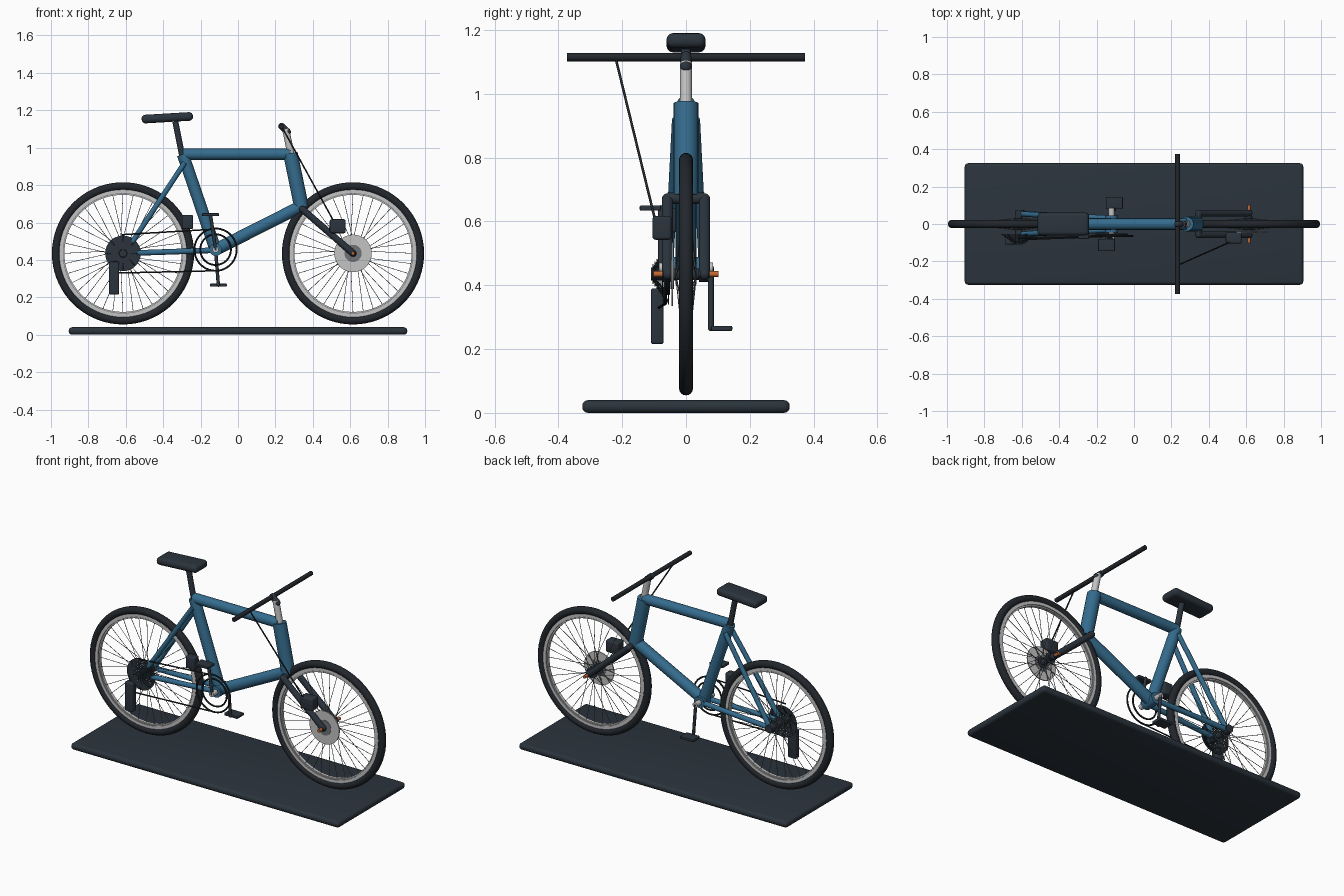
import bpy
import bmesh
import math
from mathutils import Vector, Matrix

cube = bpy.data.objects.get("Cube")
if cube:
    bpy.data.objects.remove(cube, do_unlink=True)


def material(name, r, g, b):
    m = bpy.data.materials.new(name)
    m.use_nodes = True
    m.diffuse_color = (r, g, b, 1)
    node = next(n for n in m.node_tree.nodes if n.type == 'BSDF_PRINCIPLED')
    node.inputs["Base Color"].default_value = (r, g, b, 1)
    node.inputs["Roughness"].default_value = 0.5
    return m


BLUE = material("frame blue", 0.035, 0.15, 0.27)
SLATE = material("dark slate", 0.024, 0.034, 0.046)
RUBBER = material("tyre black", 0.016, 0.02, 0.025)
SILVER = material("silver", 0.55, 0.55, 0.55)
STEEL = material("steel grey", 0.16, 0.17, 0.18)
ORANGE = material("orange", 0.55, 0.14, 0.03)


def finish(name, bm, mat):
    bmesh.ops.recalc_face_normals(bm, faces=bm.faces)
    mesh = bpy.data.meshes.new(name)
    bm.to_mesh(mesh)
    bm.free()
    mesh.materials.append(mat)
    mesh.shade_smooth()
    mesh.set_sharp_from_angle(angle=math.radians(40))
    ob = bpy.data.objects.new(name, mesh)
    bpy.context.scene.collection.objects.link(ob)
    return ob


def add_rod(bm, a, b, r, r2=None, sides=20):
    a, b = Vector(a), Vector(b)
    d = b - a
    turn = d.to_track_quat('Z', 'Y').to_matrix().to_4x4()
    bmesh.ops.create_cone(bm, cap_ends=True, segments=sides, radius1=r,
                          radius2=r if r2 is None else r2, depth=d.length,
                          matrix=Matrix.Translation((a + b) / 2) @ turn)


def rod(name, a, b, r, mat, round_ends=False):
    bm = bmesh.new()
    add_rod(bm, a, b, r)
    if round_ends:
        for p in (a, b):
            bmesh.ops.create_uvsphere(bm, u_segments=20, v_segments=12, radius=r,
                                      matrix=Matrix.Translation(p))
    return finish(name, bm, mat)


def box(name, centre, size, mat, bevel, tilt=0):
    bm = bmesh.new()
    bmesh.ops.create_cube(bm, size=1, matrix=Matrix.Diagonal((*size, 1)))
    bmesh.ops.bevel(bm, geom=bm.edges[:], offset=bevel, segments=4,
                    profile=0.5, affect='EDGES')
    bm.transform(Matrix.Translation(centre) @ Matrix.Rotation(tilt, 4, 'Y'))
    return finish(name, bm, mat)


def ring(name, centre, profile, mat, steps=72):
    """Spin a closed (radius, y) profile about the y direction."""
    bm = bmesh.new()
    loops = []
    for i in range(steps):
        t = math.tau * i / steps
        loops.append([bm.verts.new((centre[0] + r * math.cos(t), centre[1] + y,
                                    centre[2] + r * math.sin(t))) for r, y in profile])
    n = len(profile)
    for i in range(steps):
        p, q = loops[i], loops[(i + 1) % steps]
        for j in range(n):
            k = (j + 1) % n
            bm.faces.new((p[j], p[k], q[k], q[j]))
    return finish(name, bm, mat)


def circle(major, minor, n):
    return [(major + minor * math.cos(math.tau * i / n),
             minor * math.sin(math.tau * i / n)) for i in range(n)]


def flat(r0, r1, h):
    return [(r0, -h), (r1, -h), (r1, h), (r0, h)]


AXLE_Z = 0.435

# Ground mat
box("base_mat", (0, 0, 0.02), (1.81, 0.65, 0.04), SLATE, 0.018)

# Wheels
for label, cx in (("front", 0.615), ("rear", -0.615)):
    c = (cx, 0, AXLE_Z)
    ring(label + "_tyre", c, circle(0.358, 0.022, 16), RUBBER)
    ring(label + "_rim", c, flat(0.322, 0.342, 0.013), SILVER)
    ring(label + "_rim_lip", c, flat(0.313, 0.319, 0.009), SILVER)
    ring(label + "_rim_bed", c, flat(0.317, 0.325, 0.007), STEEL)
    rod(label + "_hub", (cx, -0.04, AXLE_Z), (cx, 0.04, AXLE_Z), 0.018, SLATE)
    bm = bmesh.new()
    for side in (-1, 1):
        add_rod(bm, (cx, side * 0.028, AXLE_Z), (cx, side * 0.033, AXLE_Z), 0.032)
    finish(label + "_hub_flanges", bm, SLATE)
    bm = bmesh.new()
    for i in range(36):
        t = math.tau * i / 36
        lean = t + (0.5 if i % 4 < 2 else -0.5)
        y = 0.03 if i % 2 else -0.03
        add_rod(bm, (cx + 0.03 * math.cos(lean), y, AXLE_Z + 0.03 * math.sin(lean)),
                (cx + 0.316 * math.cos(t), 0, AXLE_Z + 0.316 * math.sin(t)), 0.0016, sides=5)
    finish(label + "_spokes", bm, STEEL)

# Frame
HEAD_TOP, HEAD_LOW = (0.28, 0, 0.97), (0.34, 0, 0.68)
SEAT_TOP, CRANK = (-0.295, 0, 0.965), (-0.12, 0, 0.455)
rod("head_tube", HEAD_TOP, HEAD_LOW, 0.039, BLUE)
rod("top_tube", SEAT_TOP, (0.28, 0, 0.965), 0.03, BLUE)
rod("seat_tube", SEAT_TOP, CRANK, 0.032, BLUE)
rod("down_tube", CRANK, (0.335, 0, 0.685), 0.033, BLUE)
rod("crank_shell", (-0.12, -0.045, 0.455), (-0.12, 0.045, 0.455), 0.034, BLUE)
for side, label in ((-1, "right"), (1, "left")):
    rod(label + "_chain_stay", (-0.12, side * 0.03, 0.452),
        (-0.605, side * 0.055, AXLE_Z), 0.015, BLUE)
    rod(label + "_seat_stay", (-0.285, side * 0.03, 0.92),
        (-0.605, side * 0.055, AXLE_Z), 0.014, BLUE)
    rod(label + "_dropout", (-0.61, side * 0.04, AXLE_Z),
        (-0.61, side * 0.075, AXLE_Z), 0.024, SLATE)
    rod(label + "_fork_leg", (0.345, side * 0.058, 0.67),
        (0.615, side * 0.058, AXLE_Z), 0.018, SLATE, True)
    rod(label + "_axle_cap", (0.615, side * 0.07, AXLE_Z),
        (0.615, side * 0.102, AXLE_Z), 0.009, ORANGE)
rod("fork_crown", (0.345, -0.058, 0.672), (0.345, 0.058, 0.672), 0.018, SLATE)
rod("front_axle", (0.615, -0.075, AXLE_Z), (0.615, 0.075, AXLE_Z), 0.012, SLATE)

# Saddle and steering
rod("seat_post", (-0.335, 0, 1.14), (-0.297, 0, 0.95), 0.016, SLATE)
box("saddle", (-0.378, 0, 1.16), (0.275, 0.122, 0.046), SLATE, 0.02, -0.06)
rod("steerer", (0.255, 0, 1.10), (0.285, 0, 0.955), 0.019, SILVER)
rod("stem", (0.265, 0, 1.085), (0.233, 0, 1.115), 0.018, SLATE, True)
rod("handlebar", (0.233, -0.373, 1.115), (0.233, 0.373, 1.115), 0.013, RUBBER)

# Front brake
rod("brake_cable", (0.235, -0.22, 1.11), (0.51, -0.098, 0.61), 0.004, RUBBER)
box("brake_caliper", (0.533, -0.075, 0.58), (0.085, 0.06, 0.075), SLATE, 0.01)
ring("brake_disc", (0.615, -0.043, AXLE_Z), flat(0.042, 0.1, 0.003), SILVER)
ring("brake_disc_carrier", (0.615, -0.043, AXLE_Z), flat(0.01, 0.046, 0.005), STEEL)

# Drivetrain
COGS = 9
for i in range(COGS):
    radius = 0.095 - i * 0.008
    ring("cog_%d" % (i + 1), (-0.615, -0.055 - i * 0.006, AXLE_Z),
         flat(radius - 0.009, radius, 0.0015), SLATE, 40)
bm = bmesh.new()
for i in range(8):
    t = math.tau * i / 8
    add_rod(bm, (-0.615 + 0.088 * math.cos(t), -0.056, AXLE_Z + 0.088 * math.sin(t)),
            (-0.615 + 0.02 * math.cos(t), -0.1, AXLE_Z + 0.02 * math.sin(t)), 0.004, sides=6)
finish("cog_carrier", bm, SLATE)
rod("cog_hub", (-0.615, -0.11, AXLE_Z), (-0.615, -0.03, AXLE_Z), 0.02, SLATE)
box("rear_derailleur", (-0.663, -0.09, 0.303), (0.056, 0.04, 0.175), SLATE, 0.008)
box("front_derailleur", (-0.27, -0.055, 0.603), (0.06, 0.05, 0.075), SLATE, 0.008)
ring("large_chainring", (-0.12, -0.065, 0.455), circle(0.113, 0.005, 8), RUBBER)
ring("small_chainring", (-0.12, -0.055, 0.455), circle(0.082, 0.005, 8), RUBBER)
rod("upper_chain", (-0.62, -0.075, 0.535), (-0.15, -0.065, 0.563), 0.004, RUBBER)
rod("lower_chain", (-0.64, -0.085, 0.33), (-0.12, -0.065, 0.342), 0.004, RUBBER)
rod("crank_spindle", (-0.12, -0.085, 0.455), (-0.12, 0.085, 0.455), 0.016, SILVER)
for label, side, px, pz in (("right", -1, -0.147, 0.642), ("left", 1, -0.105, 0.265)):
    rod(label + "_crank_arm", (-0.12, side * 0.078, 0.455),
        (px, side * 0.078, pz), 0.009, SLATE, True)
    box(label + "_pedal", (px, side * 0.112, pz), (0.09, 0.066, 0.016), SLATE, 0.004)
